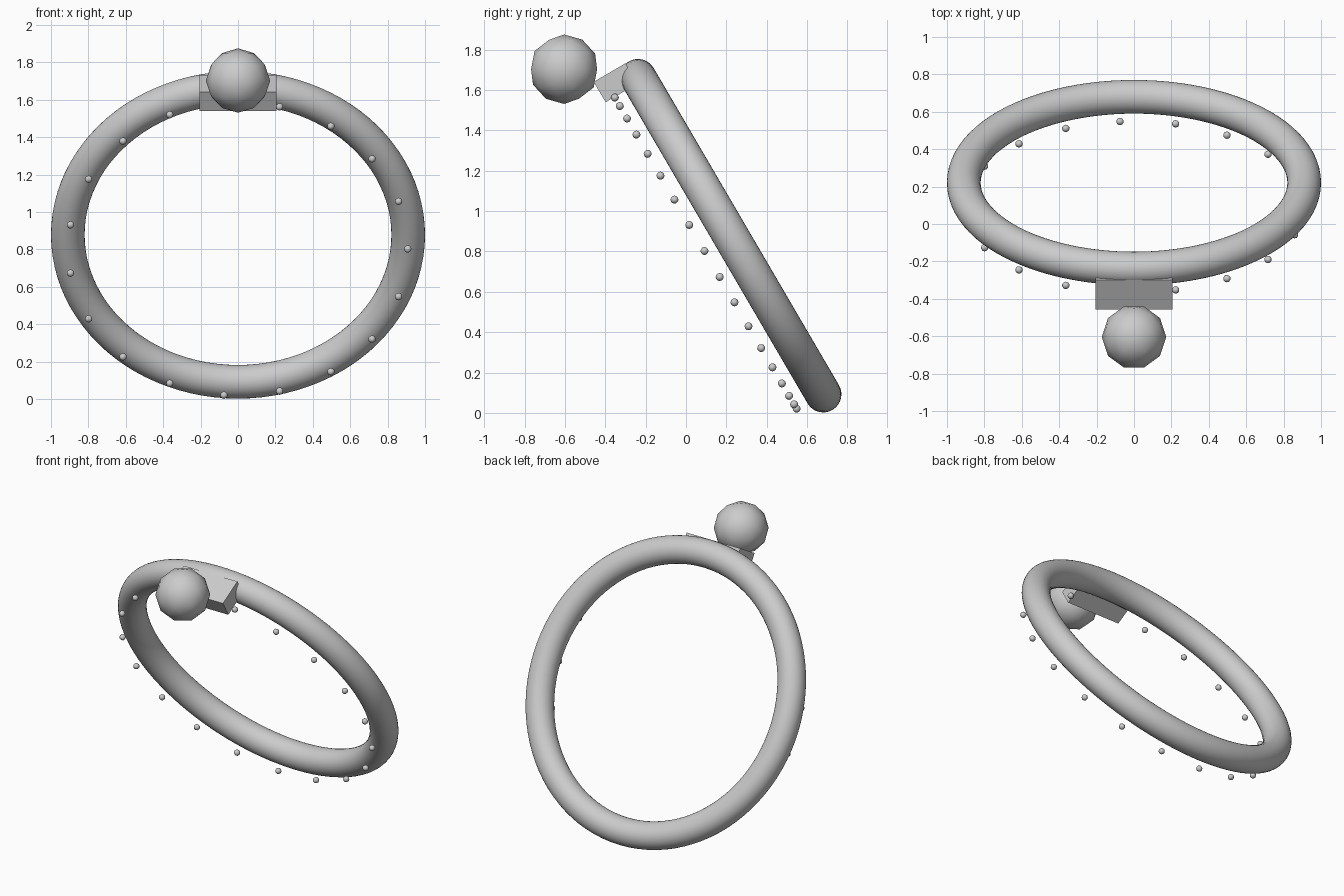
import bpy, math
from mathutils import Matrix, Vector

if "Cube" in bpy.data.objects:
    bpy.data.objects.remove(bpy.data.objects["Cube"])

# Ring frame: local x = sideways, local y = up along the ring, local z = out of its front
TILT = math.radians(120.3)
CENTRE = Vector((0, 0.221, 0.878))
FRAME = Matrix.Translation(CENTRE) @ Matrix.Rotation(TILT, 4, 'X')
R, TUBE = 0.91, 0.09
BEADS = 19


def finish(name, smooth=True):
    ob = bpy.context.object
    ob.name = name
    if smooth:
        bpy.ops.object.shade_smooth()
    return ob


# Tilted main hoop
bpy.ops.mesh.primitive_torus_add(major_radius=R, minor_radius=TUBE,
                                 major_segments=96, minor_segments=32,
                                 location=CENTRE, rotation=(TILT, 0, 0))
finish("hoop")

# Small mounting block at the top of the hoop
bpy.ops.mesh.primitive_cube_add(size=1, location=FRAME @ Vector((0, 0.942, 0.11)),
                                rotation=(TILT, 0, 0))
block = finish("mount_block", smooth=False)
block.scale = (0.41, 0.117, 0.182)

# Large faceted ball in front of the block
bpy.ops.mesh.primitive_ico_sphere_add(subdivisions=2, radius=0.172,
                                      location=(0, -0.604, 1.703),
                                      rotation=(0, 0, math.radians(90)))
finish("large_ball")

# Circle of small beads floating in front of the hoop
for i in range(BEADS):
    a = 2 * math.pi * i / BEADS
    p = FRAME @ Vector((0.908 * math.cos(a), 0.908 * math.sin(a), 0.15))
    bpy.ops.mesh.primitive_ico_sphere_add(subdivisions=2, radius=0.02, location=p)
    finish(f"bead_{i + 1}")
